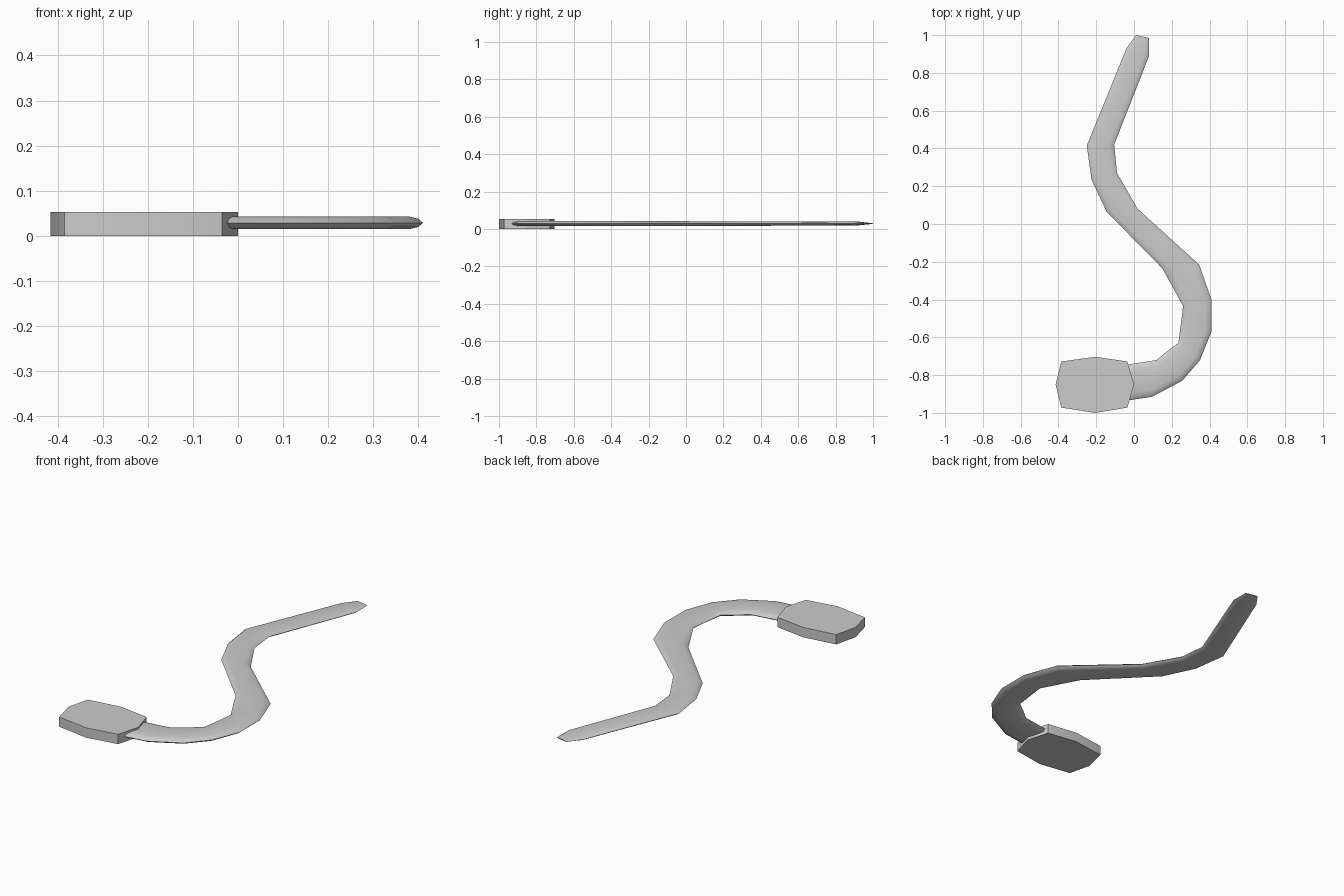
import bpy, bmesh, math
from mathutils import Vector

if "Cube" in bpy.data.objects:
    bpy.data.objects.remove(bpy.data.objects["Cube"], do_unlink=True)

grey = bpy.data.materials.new("light_grey")
grey.use_nodes = True
tone = (0.6, 0.6, 0.6, 1)
grey.diffuse_color = tone
grey.node_tree.nodes["Principled BSDF"].inputs["Base Color"].default_value = tone


def finish(name, bm, angle):
    bmesh.ops.recalc_face_normals(bm, faces=bm.faces)
    mesh = bpy.data.meshes.new(name)
    bm.to_mesh(mesh)
    bm.free()
    mesh.materials.append(grey)
    obj = bpy.data.objects.new(name, mesh)
    bpy.context.collection.objects.link(obj)
    bpy.ops.object.select_all(action="DESELECT")
    obj.select_set(True)
    bpy.context.view_layer.objects.active = obj
    bpy.ops.object.shade_smooth_by_angle(angle=math.radians(angle))


# Flat eight-sided end block, extruded from its outline
outline = [(-0.415, -0.85), (-0.385, -0.972), (-0.205, -1.0), (-0.035, -0.972),
           (0.0, -0.85), (-0.035, -0.728), (-0.205, -0.703), (-0.385, -0.728)]
bm = bmesh.new()
base = bm.faces.new([bm.verts.new((x, y, 0)) for x, y in outline])
top = bmesh.ops.extrude_face_region(bm, geom=[base])["geom"]
bmesh.ops.translate(bm, vec=(0, 0, 0.053),
                    verts=[v for v in top if isinstance(v, bmesh.types.BMVert)])
finish("end_block", bm, 30)

# Curved strap: right and left edge points along its length, and half thickness
stations = [
    ((-0.04, -0.935), (-0.04, -0.745), 0.014),
    ((0.095, -0.915), (0.12, -0.72), 0.014),
    ((0.255, -0.83), (0.18, -0.67), 0.014),
    ((0.35, -0.72), (0.235, -0.63), 0.014),
    ((0.41, -0.57), (0.248, -0.53), 0.014),
    ((0.41, -0.40), (0.26, -0.435), 0.014),
    ((0.345, -0.215), (0.15, -0.235), 0.013),
    ((0.02, 0.08), (-0.145, 0.065), 0.012),
    ((-0.09, 0.27), (-0.225, 0.235), 0.012),
    ((-0.105, 0.42), (-0.25, 0.415), 0.012),
    ((0.08, 0.89), (-0.04, 0.93), 0.01),
    ((0.08, 0.985), (0.01, 1.0), 0.002),
]
# Cross-section: fraction across the width, fraction of half thickness
section = [(0, 0), (0.07, 0.65), (0.2, 1), (0.8, 1), (0.93, 0.65),
           (1, 0), (0.93, -0.65), (0.8, -1), (0.2, -1), (0.07, -0.65)]
bm = bmesh.new()
rings = []
for right, left, half in stations:
    a, b = Vector(right), Vector(left)
    rings.append([bm.verts.new((*a.lerp(b, u), 0.029 + half * w)) for u, w in section])
for r, s in zip(rings, rings[1:]):
    for i in range(len(section)):
        j = (i + 1) % len(section)
        bm.faces.new((r[i], r[j], s[j], s[i]))
bm.faces.new(rings[0])
bm.faces.new(rings[-1])
finish("strap", bm, 50)
